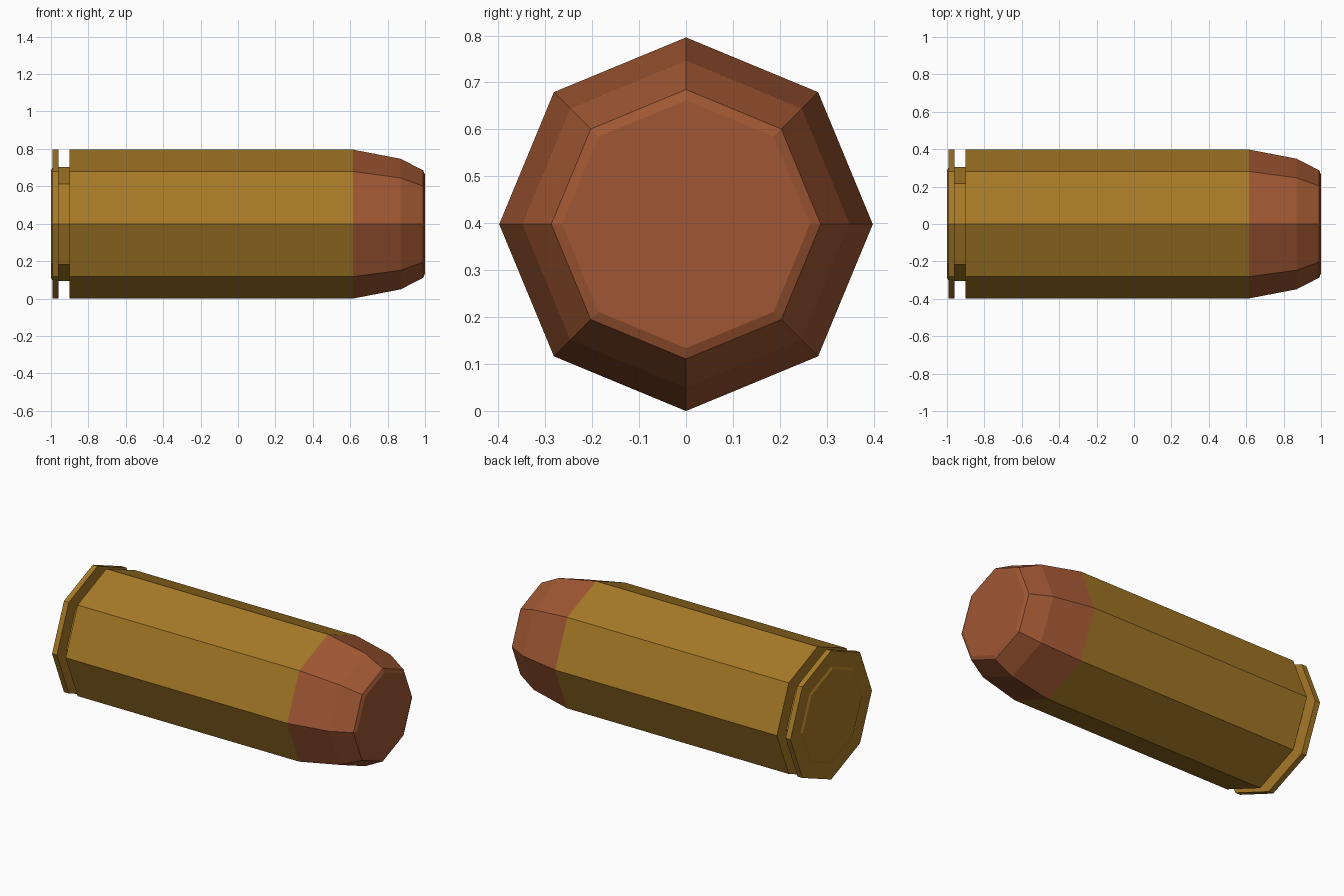
import bpy, bmesh
from math import cos, sin, pi

if "Cube" in bpy.data.objects:
    bpy.data.objects.remove(bpy.data.objects["Cube"])

SIDES = 8
R = 0.398          # body radius, also height of the axis


def material(name, color):
    m = bpy.data.materials.new(name)
    m.diffuse_color = (*color, 1)
    m.use_nodes = True
    m.node_tree.nodes["Principled BSDF"].inputs["Base Color"].default_value = m.diffuse_color
    return m


def lathe_x(name, profile, mat, cap_start=False, cap_end=False):
    """Revolve (x, radius) points around the horizontal axis with flat sides."""
    bm = bmesh.new()
    rings = []
    for x, r in profile:
        rings.append([bm.verts.new((x, r * cos(2 * pi * i / SIDES),
                                    R + r * sin(2 * pi * i / SIDES)))
                      for i in range(SIDES)])
    for a, b in zip(rings, rings[1:]):
        for i in range(SIDES):
            j = (i + 1) % SIDES
            bm.faces.new((a[i], a[j], b[j], b[i]))
    if cap_start:
        bm.faces.new(rings[0])
    if cap_end:
        bm.faces.new(rings[-1])
    bmesh.ops.recalc_face_normals(bm, faces=bm.faces)
    mesh = bpy.data.meshes.new(name)
    bm.to_mesh(mesh)
    bm.free()
    mesh.materials.append(mat)
    obj = bpy.data.objects.new(name, mesh)
    bpy.context.collection.objects.link(obj)
    return obj


brass = material("brass", (0.38, 0.19, 0.02))
copper = material("copper", (0.35, 0.095, 0.033))

# Casing: raised base disc, rim, extractor groove, long body
lathe_x("casing", [(-1.0, 0.285), (-0.993, 0.30), (-0.993, R), (-0.96, R),
                   (-0.96, 0.305), (-0.90, 0.305), (-0.90, R), (0.615, R)],
        brass, cap_start=True)

# Tip: two tapering bands, small chamfer and flat nose
lathe_x("tip", [(0.615, R), (0.87, 0.349), (0.99, 0.287), (1.0, 0.264)],
        copper, cap_end=True)
